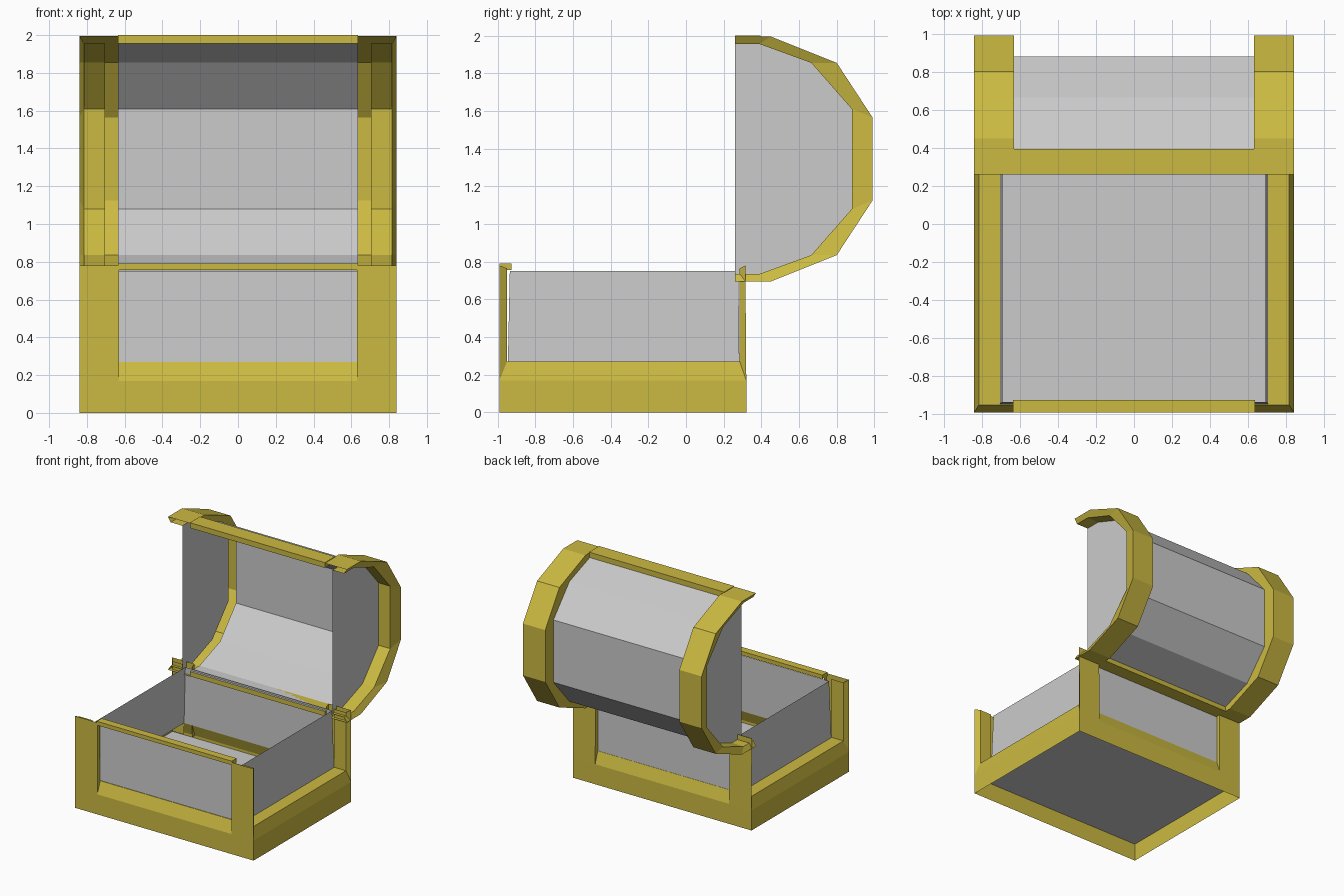
import bpy
import bmesh

if "Cube" in bpy.data.objects:
    bpy.data.objects.remove(bpy.data.objects["Cube"])


def make_material(name, color):
    mat = bpy.data.materials.new(name)
    mat.use_nodes = True
    mat.diffuse_color = color
    mat.node_tree.nodes["Principled BSDF"].inputs["Base Color"].default_value = color
    return mat


GOLD = make_material("gold trim", (0.60, 0.49, 0.053, 1))
GREY = make_material("grey panel", (0.60, 0.60, 0.60, 1))


def build(name, rows, mat, closed=False, caps=False, mirror=False):
    """Skin a grid of point rows; optionally close each row or cap both ends."""
    bm = bmesh.new()
    grid = [[bm.verts.new(p) for p in row] for row in rows]
    n = len(grid[0])
    for a, b in zip(grid, grid[1:]):
        for i in range(n if closed else n - 1):
            j = (i + 1) % n
            bm.faces.new((a[i], a[j], b[j], b[i]))
    if caps:
        bm.faces.new(grid[0])
        bm.faces.new(grid[-1])
    bmesh.ops.recalc_face_normals(bm, faces=bm.faces)
    mesh = bpy.data.meshes.new(name)
    bm.to_mesh(mesh)
    bm.free()
    mesh.materials.append(mat)
    obj = bpy.data.objects.new(name, mesh)
    bpy.context.collection.objects.link(obj)
    if mirror:
        obj.modifiers.new("Mirror", 'MIRROR')
    return obj


def ring(x, y0, y1, z):
    return [(-x, y0, z), (x, y0, z), (x, y1, z), (-x, y1, z)]


def bar(name, x, y0, y1, z0, z1):
    return build(name, [ring(x, y0, y1, z0), ring(x, y0, y1, z1)], GOLD, closed=True, caps=True)


# Trim cross-section: x position, and 0 for inner path or 1 for outer path
TRIM = [(0.63, 0), (0.63, 1), (0.84, 1), (0.815, 0), (0.705, 0)]


def trim(name, inner, outer):
    rows = []
    for pair in zip(inner, outer):
        rows.append([(x, *pair[side]) for x, side in TRIM])
    return build(name, rows, GOLD, mirror=True)


# Base: hollow skirt with sloped shoulder, floor and walls
build("base_skirt", [ring(0.84, -0.99, 0.32, 0), ring(0.84, -0.99, 0.32, 0.17),
                     ring(0.815, -0.95, 0.285, 0.27), ring(0.705, -0.945, 0.283, 0.27)],
      GOLD, closed=True)
floor = ring(0.838, -0.988, 0.318, 0.15)
build("base_floor", [floor[:2], floor[:1:-1]], GREY)
build("base_walls", [ring(0.705, -0.945, 0.283, 0.27), ring(0.69, -0.935, 0.278, 0.75)],
      GREY, closed=True)

# Corner posts and front rim
trim("front_posts", [(-0.95, 0.17), (-0.95, 0.765)], [(-0.99, 0.17), (-0.99, 0.78)])
trim("back_posts", [(0.285, 0.17), (0.285, 0.765)], [(0.32, 0.17), (0.315, 0.78)])
bar("front_rim", 0.635, -0.99, -0.925, 0.757, 0.79)

# Open lid: half outlines as (y, z), reflected about the lid's middle height
MIDDLE = 1.345


def reflect(points):
    return points + [(y, 2 * MIDDLE - z) for y, z in reversed(points)]


inner = reflect([(0.26, 1.955), (0.39, 1.955), (0.665, 1.855), (0.88, 1.61)])
outer = reflect([(0.26, 1.995), (0.45, 1.995), (0.80, 1.855), (0.99, 1.565)])
build("lid_shell", [[(x, y, z) for x in (-0.635, 0.635)] for y, z in inner], GREY)
trim("lid_bands", inner, outer)

# Lid end panels
half = len(inner) // 2
build("lid_ends", [[(0.705, *p) for p in inner[:half]],
                   [(0.705, *p) for p in inner[:half - 1:-1]]], GREY, mirror=True)

# Lips along the lid's free edge and hinge edge
bar("lid_front_lip", 0.635, 0.26, 0.395, 1.955, 2.0)
bar("lid_hinge_lip", 0.635, 0.26, 0.395, 0.695, 0.735)
